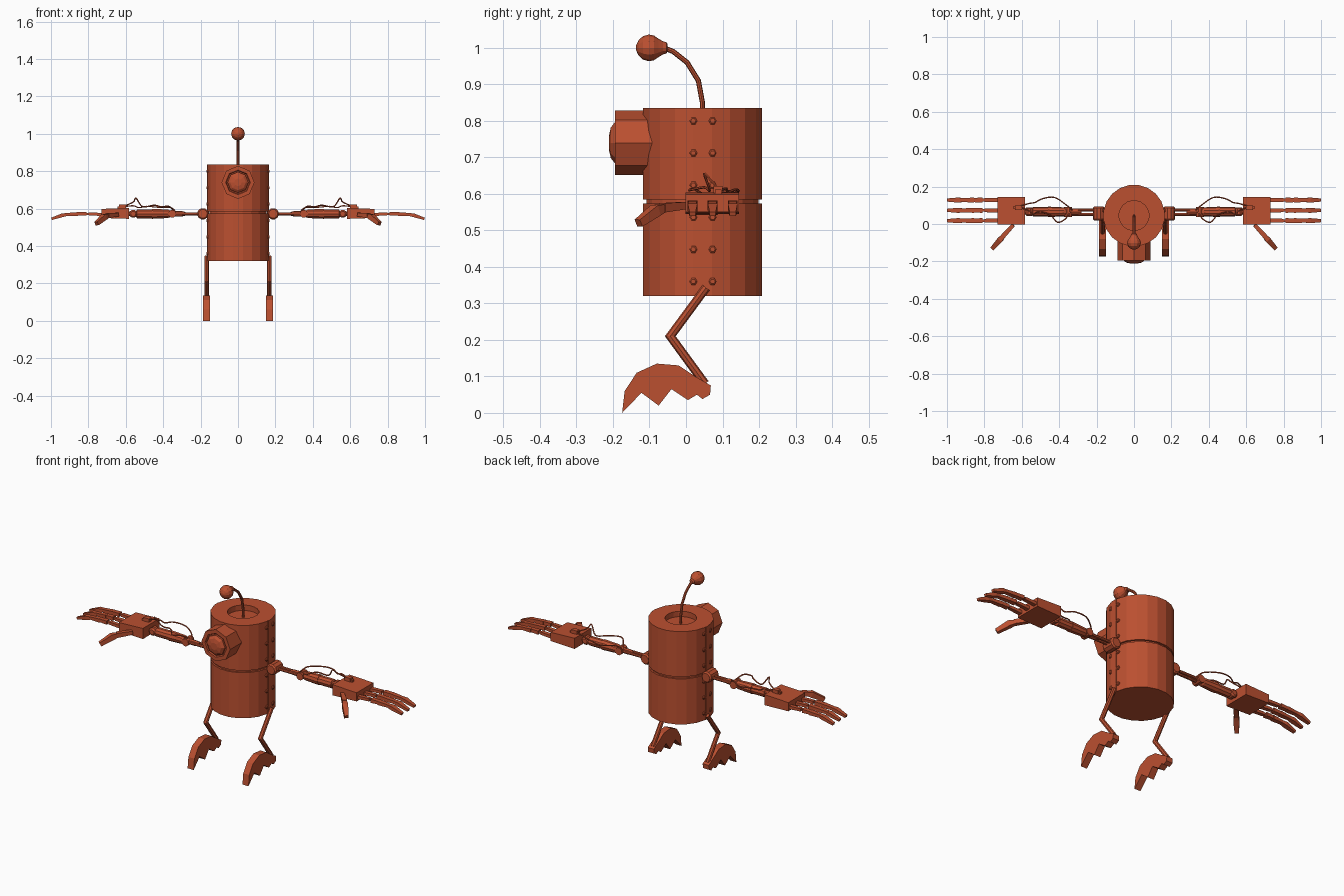
import bpy, bmesh, math
from mathutils import Vector as V

if "Cube" in bpy.data.objects:
    bpy.data.objects.remove(bpy.data.objects["Cube"])

paint = bpy.data.materials.new("rust_red")
paint.diffuse_color = (0.5, 0.08, 0.03, 1)
paint.use_nodes = True
paint.node_tree.nodes["Principled BSDF"].inputs["Base Color"].default_value = paint.diffuse_color
X, Y, Z = V((1, 0, 0)), V((0, 1, 0)), V((0, 0, 1))


def finish(name, bm, mirror=False):
    bmesh.ops.recalc_face_normals(bm, faces=bm.faces)
    me = bpy.data.meshes.new(name)
    bm.to_mesh(me)
    bm.free()
    me.materials.append(paint)
    ob = bpy.data.objects.new(name, me)
    bpy.context.collection.objects.link(ob)
    if mirror:
        ob.modifiers.new("mirror", 'MIRROR').use_mirror_merge = False
    return ob


def loft(bm, stations, sides, ref, axis=None, phase=0.0, flat=1.0):
    """Rings of given radius at each (x, y, z, r), capped at both ends."""
    pts = [V(s[:3]) for s in stations]
    rings = []
    for i, p in enumerate(pts):
        a = (p - pts[i - 1]) if i else (pts[1] - p)
        b = (pts[i + 1] - p) if i < len(pts) - 1 else a
        t = axis or (a.normalized() + b.normalized()).normalized()
        miter = 1 if axis else 1 / max(0.5, t.dot(a.normalized()))
        u = (ref - t * ref.dot(t)).normalized()
        v = t.cross(u)
        r = stations[i][3]
        ring = []
        for k in range(sides):
            w = 2 * math.pi * k / sides + phase
            ring.append(bm.verts.new(p + r * (u * math.cos(w) + v * math.sin(w) * miter * flat)))
        rings.append(ring)
    for r0, r1 in zip(rings, rings[1:]):
        for k in range(sides):
            n = (k + 1) % sides
            bm.faces.new((r0[k], r0[n], r1[n], r1[k]))
    bm.faces.new(rings[0])
    bm.faces.new(rings[-1])


def part(name, stations, sides, ref, mirror=False, **kw):
    bm = bmesh.new()
    loft(bm, stations, sides, ref, **kw)
    return finish(name, bm, mirror)


def box(name, lo, hi, mirror=True):
    bm = bmesh.new()
    bmesh.ops.create_cube(bm, size=1)
    for v in bm.verts:
        v.co = [l + (h - l) * (c + 0.5) for l, h, c in zip(lo, hi, v.co)]
    return finish(name, bm, mirror)


def smooth_path(ctrl, r, steps=5):
    """Catmull-Rom samples through the control points."""
    c = [V(p) for p in ctrl]
    c = [2 * c[0] - c[1]] + c + [2 * c[-1] - c[-2]]
    out = []
    for i in range(1, len(c) - 2):
        a, b, d, e = c[i - 1:i + 3]
        for k in range(steps):
            t = k / steps
            p = 0.5 * (2 * b + (d - a) * t + (2 * a - 5 * b + 4 * d - e) * t ** 2
                       + (3 * b - a - 3 * d + e) * t ** 3)
            out.append((*p, r))
    return out + [(*c[-2], r)]


# Can body with seam groove and recessed lid
CY = 0.045
body = [(.32, .165), (.573, .165), (.573, .155), (.584, .155), (.584, .165),
        (.835, .165), (.835, .08), (.805, .08)]
part("body", [(0, CY, z, r) for z, r in body], 20, X, axis=Z, phase=math.radians(9))

# Side seam strips and rivets
box("side_strip", (.155, .03, .32), (.166, .062, .835))
bm = bmesh.new()
for i in range(6):
    for y in (.02, .073):
        z = .36 + i * .088
        loft(bm, [(.155, y, z, .011), (.165, y, z, .011), (.168, y, z, .007)], 6, Y, axis=X)
finish("rivets", bm, True)

# Eye housing and lens
part("eye_housing", [(0, -.09, .74, .088), (0, -.195, .74, .088), (0, -.195, .74, .066),
                     (0, -.185, .74, .062)], 8, X, axis=-Y)
part("eye_lens", [(0, -.18, .74, .056), (0, -.195, .74, .056), (0, -.206, .74, .042),
                  (0, -.211, .74, .02)], 8, X, axis=-Y)

# Antenna and bulb
part("antenna", [(0, .045, .80, .007), (0, .045, .85, .007), (0, .034, .91, .007),
                 (0, .003, .96, .007), (0, -.035, .99, .007), (0, -.06, 1.0, .007)], 8, X)
bulb = [(-.05, .009), (-.053, .015), (-.063, .018), (-.075, .025), (-.088, .034), (-.102, .0365),
        (-.118, .032), (-.13, .021), (-.137, .006)]
part("antenna_bulb", [(0, y, 1.0, r) for y, r in bulb], 12, X, axis=-Y)

# Arms: shoulder, upper rods, elbow, forearm, wrist
AZ = .572
part("shoulder", [(.188, .018, AZ, .024), (.188, .026, AZ, .031), (.188, .086, AZ, .031),
                  (.188, .094, AZ, .024)], 10, X, True, axis=Y)
bm = bmesh.new()
for y in (.052, .074):
    loft(bm, [(.19, y, AZ, .008), (.355, y, AZ, .008)], 8, Y)
loft(bm, [(.28, .063, AZ, .009), (.30, .063, AZ, .015), (.345, .063, AZ, .015)], 8, Y)
finish("upper_arm", bm, True)
part("elbow", [(.352, .038, AZ, .021), (.352, .09, AZ, .021)], 10, X, True, axis=Y)
part("forearm", [(.355, .065, AZ, .016), (.375, .065, AZ, .024), (.46, .065, AZ, .028),
                 (.46, .065, AZ, .025), (.54, .065, AZ, .025), (.545, .065, AZ, .015)],
     10, Y, True, axis=X)
part("wrist", [(.56, .043, AZ, .014), (.56, .05, AZ, .022), (.56, .082, AZ, .022),
               (.56, .089, AZ, .014)], 10, X, True, axis=Y)
part("wrist_pin", [(.545, .065, AZ, .012), (.60, .065, AZ, .012)], 8, Y, True)

# Cables running over the forearm
bm = bmesh.new()
for ctrl in ([(.34, .065, .585), (.37, .025, .612), (.41, .01, .61), (.45, .05, .618),
              (.51, .065, .61), (.545, .05, .655), (.56, .07, .635), (.61, .09, .612)],
             [(.33, .075, .58), (.36, .10, .605), (.425, .142, .607), (.49, .135, .612),
              (.53, .115, .605), (.56, .11, .615), (.61, .095, .61)]):
    loft(bm, smooth_path(ctrl, .0035), 6, V((.3, .4, .87)))
finish("arm_cables", bm, True)

# Hands: palm, cable plug, three fingers, thumb
palm = box("palm", (.583, -.002, .545), (.73, .145, .604))
for v in palm.data.vertices:
    if v.co.x > .7:
        v.co.z = .55 if v.co.z < .57 else .598
box("cable_plug", (.60, .076, .60), (.635, .10, .622))
box("plug_collar", (.628, .08, .60), (.645, .097, .612))
for n, y in enumerate((.018, .073, .128)):
    bm = bmesh.new()
    for seg in ([(.72, y, .568, .016), (.80, y, .572, .014)],
                [(.79, y, .572, .010), (.865, y, .572, .010)],
                [(.81, y, .572, .019), (.86, y, .572, .016)],
                [(.855, y, .571, .019), (.925, y, .568, .014)],
                [(.915, y, .568, .015), (.94, y, .564, .019), (.997, y, .545, .012)]):
        loft(bm, seg, 4, Y, phase=math.pi / 4, flat=.75)
    finish(f"finger_{n + 1}", bm, True)
bm = bmesh.new()
loft(bm, [(.645, -.005, .568, .014), (.70, -.065, .562, .018)], 4, V((1, 1, 0)), phase=math.pi / 4)
loft(bm, [(.695, -.06, .562, .014), (.715, -.083, .555, .021), (.757, -.13, .52, .015)],
     4, V((1, 1, 0)), phase=math.pi / 4)
finish("thumb", bm, True)

# Bent legs
part("leg", [(.168, .055, .343, .012), (.168, -.043, .21, .012), (.168, .052, .08, .012)],
     8, X, True)

# Clawed arched feet
foot = [(-.175, .0), (-.168, .06), (-.135, .11), (-.08, .135), (-.02, .13), (.025, .10),
        (.068, .075), (.066, .05), (.045, .038), (.03, .05), (.005, .035), (-.04, .065),
        (-.075, .02), (-.122, .055)]
bm = bmesh.new()
f = bm.faces.new([bm.verts.new((.15, y, z)) for y, z in foot])
ext = bmesh.ops.extrude_face_region(bm, geom=[f], use_keep_orig=True)
bmesh.ops.translate(bm, vec=(.037, 0, 0),
                    verts=[e for e in ext["geom"] if isinstance(e, bmesh.types.BMVert)])
finish("foot", bm, True)
